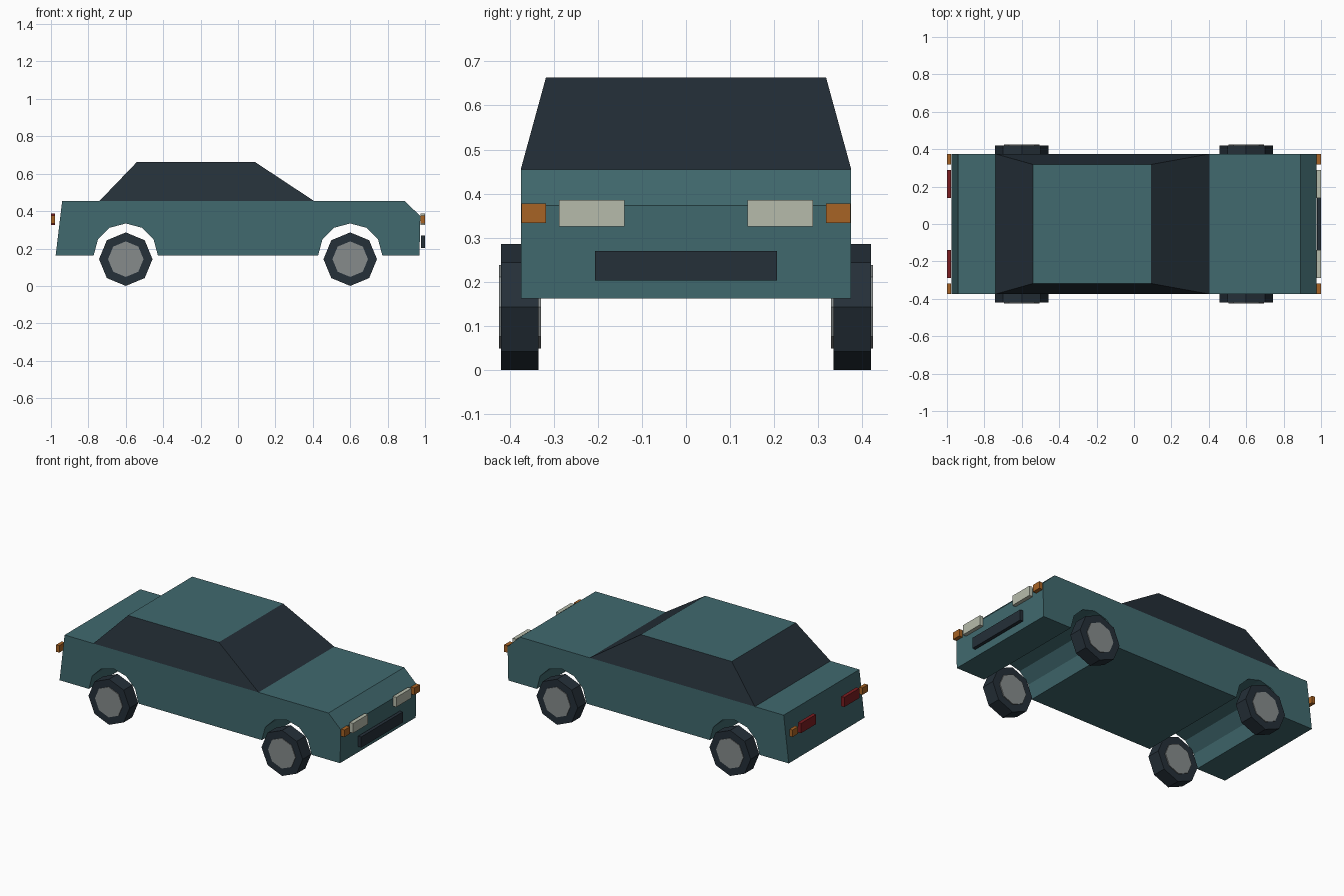
import bpy, bmesh
from math import cos, sin, radians, pi

cube = bpy.data.objects.get("Cube")
if cube:
    bpy.data.objects.remove(cube, do_unlink=True)


def material(name, r, g, b):
    m = bpy.data.materials.new(name)
    m.use_nodes = True
    m.diffuse_color = (r, g, b, 1)
    m.node_tree.nodes["Principled BSDF"].inputs["Base Color"].default_value = (r, g, b, 1)
    return m


paint = material("teal paint", 0.052, 0.142, 0.158)
dark = material("dark glass and rubber", 0.018, 0.029, 0.040)
metal = material("hub grey", 0.24, 0.26, 0.26)
lamp = material("lamp white", 0.47, 0.50, 0.41)
amber = material("indicator orange", 0.39, 0.125, 0.018)
red = material("tail red", 0.20, 0.012, 0.015)


def finish(name, bm, *mats):
    bmesh.ops.recalc_face_normals(bm, faces=bm.faces)
    mesh = bpy.data.meshes.new(name)
    bm.to_mesh(mesh)
    bm.free()
    for m in mats:
        mesh.materials.append(m)
    obj = bpy.data.objects.new(name, mesh)
    bpy.context.collection.objects.link(obj)
    return obj


def prism(name, profile, y0, y1, mat):
    """Extrude an x-z outline along y."""
    bm = bmesh.new()
    face = bm.faces.new([bm.verts.new((x, y0, z)) for x, z in profile])
    new = bmesh.ops.extrude_face_region(bm, geom=[face])["geom"]
    verts = [v for v in new if isinstance(v, bmesh.types.BMVert)]
    bmesh.ops.translate(bm, verts=verts, vec=(0, y1 - y0, 0))
    return finish(name, bm, mat)


def box(name, x, y, z, mat):
    corners = [(x[0], z[0]), (x[1], z[0]), (x[1], z[1]), (x[0], z[1])]
    return prism(name, corners, y[0], y[1], mat)


def ring(cx, cz, radius, sides):
    return [(cx + radius * cos(2 * pi * i / sides), cz + radius * sin(2 * pi * i / sides))
            for i in range(sides)]


AXLES = (-0.6, 0.6)
FLOOR, DECK, HALF = 0.162, 0.455, 0.375

# Body with wheel arches running through the full width
outline = [(-0.975, FLOOR)]
for cx in AXLES:
    for a in range(180, -1, -30):
        outline.append((cx + 0.172 * cos(radians(a)), FLOOR + 0.172 * sin(radians(a))))
outline += [(0.97, FLOOR), (0.975, 0.373), (0.89, DECK), (-0.94, DECK)]
prism("body", outline, -HALF, HALF, paint)

# Cabin: dark glass all round, painted roof
bm = bmesh.new()
loops = []
for x0, x1, w, z in ((-0.74, 0.405, HALF, DECK), (-0.54, 0.09, 0.318, 0.663)):
    loops.append([bm.verts.new(p) for p in ((x0, -w, z), (x1, -w, z), (x1, w, z), (x0, w, z))])
low, high = loops
for i in range(4):
    j = (i + 1) % 4
    bm.faces.new((low[i], low[j], high[j], high[i]))
bm.faces.new(high).material_index = 1
finish("cabin", bm, dark, paint)

# Wheels and lights, mirrored left and right
for side, s in (("left", 1), ("right", -1)):
    for end, cx in zip(("rear", "front"), AXLES):
        prism(f"{end}_{side}_tyre", ring(cx, 0.143, 0.143, 8), s * 0.335, s * 0.42, dark)
        prism(f"{end}_{side}_hub", ring(cx, 0.143, 0.095, 8), s * 0.329, s * 0.424, metal)
    for end, xs, main, label in (("front", (0.976, 1.0), lamp, "headlight"),
                                 ("rear", (-1.0, -0.978), red, "tail_light")):
        box(f"{side}_{label}", xs, (s * 0.14, s * 0.288), (0.325, 0.386), main)
        box(f"{end}_{side}_indicator", xs, (s * 0.318, s * 0.373), (0.333, 0.377), amber)

# Grille
box("grille", (0.978, 0.999), (-0.206, 0.206), (0.203, 0.27), dark)
